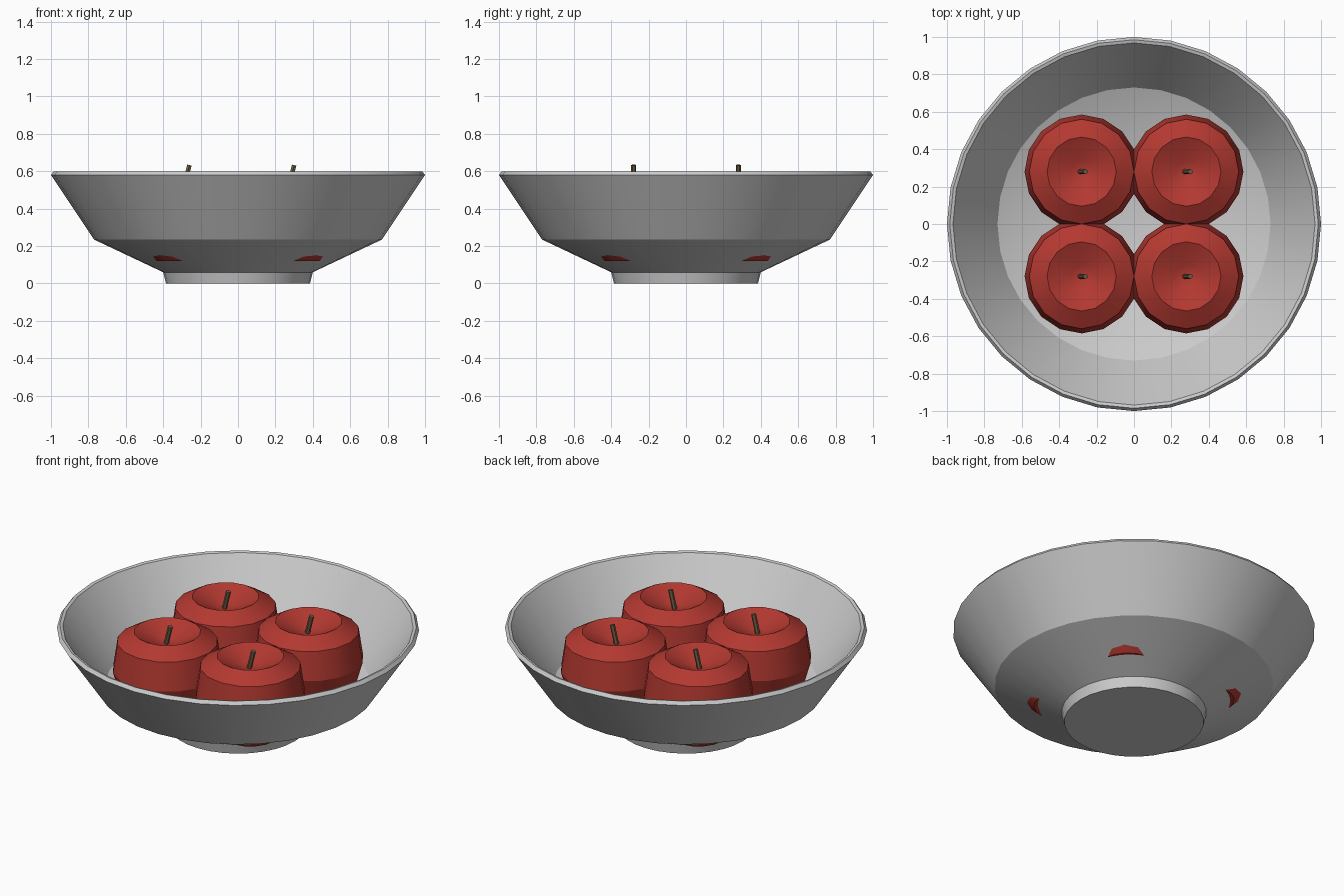
import bpy, bmesh, math
from mathutils import Matrix, Vector

if "Cube" in bpy.data.objects:
    bpy.data.objects.remove(bpy.data.objects["Cube"])


def material(name, rgb):
    m = bpy.data.materials.new(name)
    m.diffuse_color = (*rgb, 1)
    m.use_nodes = True
    m.node_tree.nodes["Principled BSDF"].inputs["Base Color"].default_value = m.diffuse_color
    return m


def finish(bm, name, loc=(0, 0, 0), mat=None):
    bmesh.ops.recalc_face_normals(bm, faces=bm.faces)
    me = bpy.data.meshes.new(name)
    bm.to_mesh(me)
    bm.free()
    ob = bpy.data.objects.new(name, me)
    bpy.context.collection.objects.link(ob)
    ob.location = loc
    if mat:
        me.materials.append(mat)
    bpy.ops.object.select_all(action='DESELECT')
    ob.select_set(True)
    bpy.context.view_layer.objects.active = ob
    bpy.ops.object.shade_smooth_by_angle(angle=math.radians(24))
    return ob


def lathe(name, profile, sides, loc=(0, 0, 0), mat=None):
    # spin an (r, z) profile that starts and ends on the axis
    bm = bmesh.new()
    vs = [bm.verts.new((r, 0, z)) for r, z in profile]
    es = [bm.edges.new(p) for p in zip(vs, vs[1:])]
    bmesh.ops.spin(bm, geom=vs + es, cent=(0, 0, 0), axis=(0, 0, 1),
                   angle=2 * math.pi, steps=sides, use_duplicate=False)
    bmesh.ops.remove_doubles(bm, verts=bm.verts, dist=1e-4)
    return finish(bm, name, loc, mat)


red = material("apple_red", (0.45, 0.04, 0.03))
brown = material("stem_brown", (0.16, 0.11, 0.06))

# bowl with foot, flared wall, rim and inner surface
lathe("bowl", [(0, 0), (0.385, 0), (0.40, 0.06), (0.77, 0.235), (1.0, 0.58),
               (0.985, 0.60), (0.968, 0.595), (0.73, 0.25), (0.38, 0.10), (0, 0.09)], 32)

# apples and their leaning stems
apple = [(0, 0.14), (0.16, 0.12), (0.255, 0.20), (0.305, 0.37), (0.28, 0.54),
         (0.185, 0.597), (0.06, 0.535), (0, 0.52)]
for x in (-0.28, 0.28):
    for y in (-0.28, 0.28):
        lathe("apple", apple, 16, (x, y, 0), red)
        bm = bmesh.new()
        bmesh.ops.create_cone(bm, cap_ends=True, segments=6, radius1=0.014, radius2=0.014,
                              depth=0.14, matrix=Matrix.Rotation(0.25, 4, 'Y'))
        finish(bm, "apple_stem", (x + 0.003, y, 0.565), brown)
